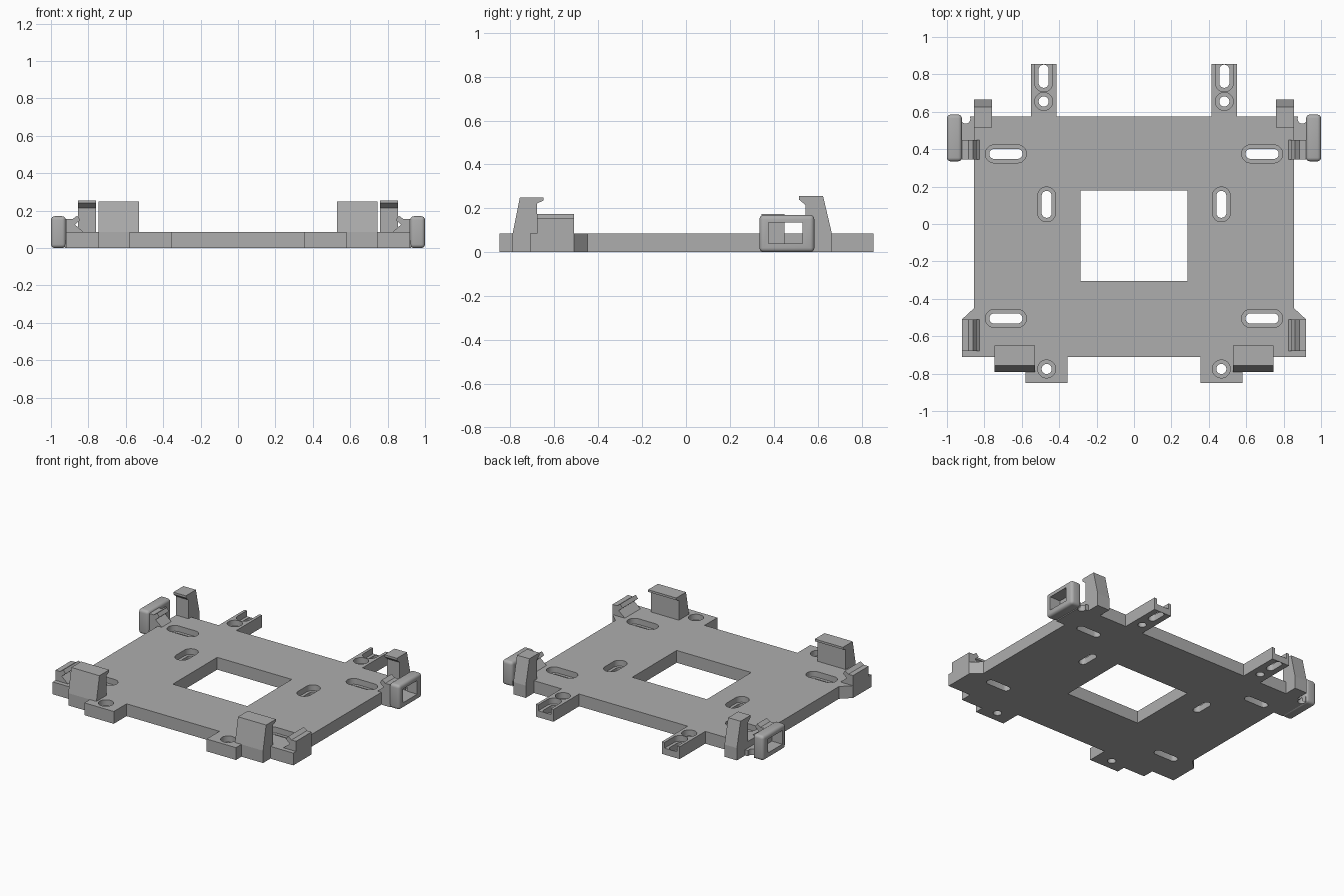
import bpy, bmesh
from math import pi, cos, sin

if "Cube" in bpy.data.objects:
    bpy.data.objects.remove(bpy.data.objects["Cube"], do_unlink=True)

T = 0.085  # plate thickness

grey = bpy.data.materials.new("plain grey")
grey.use_nodes = True
grey.diffuse_color = (0.42, 0.42, 0.42, 1)
grey.node_tree.nodes["Principled BSDF"].inputs["Base Color"].default_value = grey.diffuse_color


def prism(name, pts, axis, lo, hi, mirror=True):
    """Extrude a 2D profile along an axis, optionally mirrored across x."""
    place = {"x": lambda p, h: (h, p[0], p[1]),
             "y": lambda p, h: (p[0], h, p[1]),
             "z": lambda p, h: (p[0], p[1], h)}[axis]
    bm = bmesh.new()
    a = [bm.verts.new(place(p, lo)) for p in pts]
    b = [bm.verts.new(place(p, hi)) for p in pts]
    bm.faces.new(a)
    bm.faces.new(b[::-1])
    n = len(pts)
    for i in range(n):
        j = (i + 1) % n
        bm.faces.new((a[i], b[i], b[j], a[j]))
    bmesh.ops.recalc_face_normals(bm, faces=bm.faces)
    mesh = bpy.data.meshes.new(name)
    bm.to_mesh(mesh)
    bm.free()
    mesh.materials.append(grey)
    ob = bpy.data.objects.new(name, mesh)
    bpy.context.collection.objects.link(ob)
    if mirror:
        mod = ob.modifiers.new("mirror", "MIRROR")
        mod.use_mirror_merge = False
    return ob


def rect(x0, x1, y0, y1):
    return [(x0, y0), (x1, y0), (x1, y1), (x0, y1)]


def stadium(cx, cy, half, r, along="x"):
    """Rounded slot outline; half = 0 gives a circle."""
    pts = []
    for i in range(32):
        t = 2 * pi * (i + 0.5) / 32
        u, v = r * cos(t), r * sin(t)
        u += half if u > 0 else -half
        pts.append((cx + u, cy + v) if along == "x" else (cx - v, cy + u))
    return pts


def cut(target, cutter):
    cutter.hide_render = True
    mod = target.modifiers.new("cut", "BOOLEAN")
    mod.operation = "DIFFERENCE"
    mod.solver = "EXACT"
    mod.object = cutter


def finish(target):
    """Apply all modifiers and delete the cutters used."""
    cutters = [m.object for m in target.modifiers if m.type == "BOOLEAN"]
    bpy.context.view_layer.update()
    dg = bpy.context.evaluated_depsgraph_get()
    mesh = bpy.data.meshes.new_from_object(target.evaluated_get(dg))
    target.modifiers.clear()
    target.data = mesh
    for c in cutters:
        bpy.data.objects.remove(c, do_unlink=True)


# Base plate with front tabs, corner ears and rear arms
half = [(0.355, -0.71), (0.355, -0.85), (0.58, -0.85), (0.58, -0.79),
        (0.745, -0.79), (0.745, -0.71), (0.92, -0.71), (0.92, -0.51),
        (0.855, -0.45), (0.855, 0.665), (0.76, 0.665), (0.76, 0.575),
        (0.55, 0.575), (0.55, 0.855), (0.415, 0.855), (0.415, 0.575)]
plate = prism("base_plate", half + [(-x, y) for x, y in reversed(half)], "z", 0, T, False)
cut(plate, prism("window_cutter", rect(-0.285, 0.285, -0.305, 0.18), "z", -0.1, 0.2, False))

# Recessed screw holes and slots: centre, half length, direction
for cx, cy, length, along in [(0.685, 0.375, 0.062, "x"), (0.685, -0.505, 0.062, "x"),
                              (0.467, 0.105, 0.045, "y"), (0.467, -0.775, 0, "x"),
                              (0.483, 0.655, 0, "x"), (0.483, 0.79, 0.035, "y")]:
    cut(plate, prism("hole_cutter", stadium(cx, cy, length, 0.027, along), "z", -0.1, 0.2))
    cut(plate, prism("recess_cutter", stadium(cx, cy, length, 0.048, along), "z", 0.045, 0.2))
# Recess on the arms runs out through the rear end
cut(plate, prism("arm_end_cutter", rect(0.435, 0.531, 0.79, 0.9), "z", 0.045, 0.2))
finish(plate)

# Upright clips holding the front and rear edges
finish(prism("front_clips", [(-0.79, T), (-0.757, 0.25), (-0.65, 0.25), (-0.65, 0.235),
                             (-0.68, 0.222), (-0.68, T)], "x", 0.53, 0.745))
finish(prism("rear_clips", [(0.665, T), (0.625, 0.255), (0.515, 0.255), (0.515, 0.24),
                            (0.545, 0.215), (0.545, T)], "x", 0.76, 0.855))

# Low side hooks with a barbed inner lip
barb = [(0.885, 0.155), (0.86, 0.173), (0.843, 0.15), (0.872, 0.125)]
finish(prism("front_side_hooks", [(0.92, T), (0.92, 0.155)] + barb + [(0.825, T)],
             "y", -0.68, -0.51))
finish(prism("rear_side_hooks", [(0.92, 0.04), (0.92, 0.155)] + barb +
             [(0.825, T), (0.855, T), (0.855, 0.04)], "y", 0.345, 0.45))

# Floor joining the plate to the side housings, with a round hole
floor = prism("housing_floors", rect(0.855, 0.925, 0.345, 0.575), "z", 0, 0.04)
cut(floor, prism("floor_hole_cutter", stadium(0.9, 0.562, 0, 0.025), "z", -0.1, 0.1))
finish(floor)

# Rounded side housings with a rectangular window
housing = prism("side_housings", rect(0.92, 1.0, 0.335, 0.585), "z", 0, 0.17)
bevel = housing.modifiers.new("bevel", "BEVEL")
bevel.width = 0.02
bevel.segments = 4
cut(housing, prism("housing_window_cutter", rect(0.375, 0.53, 0.04, 0.135), "x", 0.8, 1.1))
finish(housing)

# Smooth the rounded parts, keep the edges sharp
bpy.ops.object.select_all(action="DESELECT")
for ob in (plate, floor, housing):
    ob.select_set(True)
bpy.context.view_layer.objects.active = plate
bpy.ops.object.shade_smooth_by_angle()
